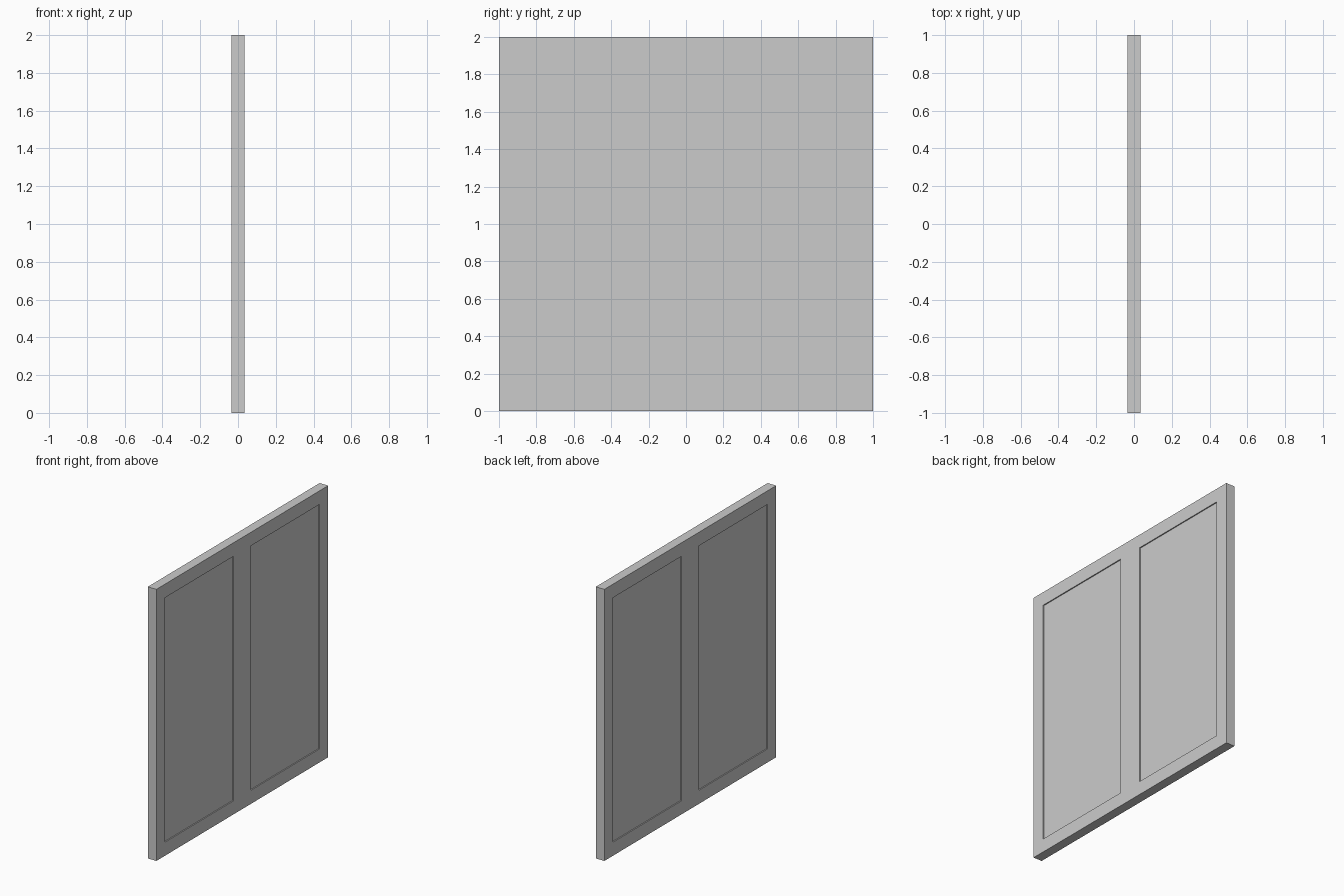
import bpy, bmesh

if "Cube" in bpy.data.objects:
    bpy.data.objects.remove(bpy.data.objects["Cube"])

THICK = 0.07      # frame depth along x
PANEL = 0.054     # recessed panel depth
YS = [-1.0, -0.9, -0.1, 0.1, 0.9, 1.0]
ZS = [0.0, 0.1, 1.9, 2.0]
OPENINGS = {(1, 1), (3, 1)}


def slab(name, cells, depth):
    """Flat sheet of grid cells in the YZ plane, thickened evenly about x = 0."""
    bm = bmesh.new()
    for i, j in cells:
        y0, y1, z0, z1 = YS[i], YS[i + 1], ZS[j], ZS[j + 1]
        bm.faces.new([bm.verts.new((0, y, z))
                      for y, z in ((y0, z0), (y1, z0), (y1, z1), (y0, z1))])
    bmesh.ops.remove_doubles(bm, verts=bm.verts, dist=1e-5)
    mesh = bpy.data.meshes.new(name)
    bm.to_mesh(mesh)
    bm.free()
    obj = bpy.data.objects.new(name, mesh)
    bpy.context.collection.objects.link(obj)
    mod = obj.modifiers.new("thickness", 'SOLIDIFY')
    mod.thickness = depth
    mod.offset = 0
    return obj


# Outer frame with centre mullion
frame_cells = [(i, j) for i in range(5) for j in range(3) if (i, j) not in OPENINGS]
slab("window_frame", frame_cells, THICK)

# Two recessed panels filling the openings
slab("left_panel", [(1, 1)], PANEL)
slab("right_panel", [(3, 1)], PANEL)
